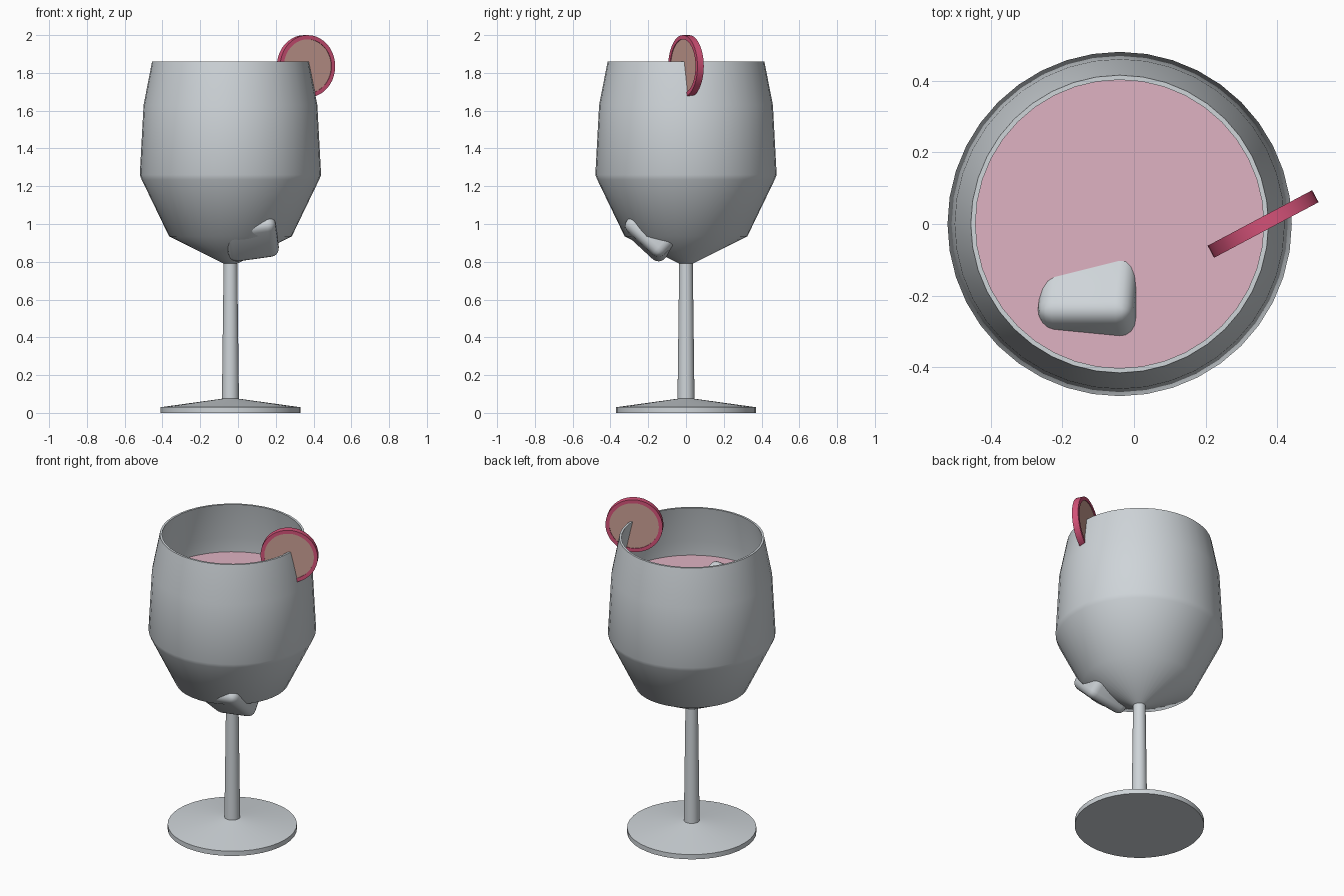
import bpy, bmesh, math
from mathutils import Matrix

if "Cube" in bpy.data.objects:
    bpy.data.objects.remove(bpy.data.objects["Cube"])

CX = -0.04      # axis of the glass
SIDES = 40


def material(name, rgb):
    m = bpy.data.materials.new(name)
    m.diffuse_color = (*rgb, 1)
    m.use_nodes = True
    m.node_tree.nodes["Principled BSDF"].inputs["Base Color"].default_value = m.diffuse_color
    return m


glass_mat = material("pale_grey_glass", (0.62, 0.66, 0.69))
drink_mat = material("pink_drink", (0.74, 0.45, 0.54))
flesh_mat = material("fruit_flesh", (0.60, 0.35, 0.30))
rind_mat = material("fruit_rind", (0.66, 0.085, 0.19))


def finish(name, bm, mats, angle):
    bmesh.ops.recalc_face_normals(bm, faces=bm.faces)
    mesh = bpy.data.meshes.new(name)
    bm.to_mesh(mesh)
    bm.free()
    for m in mats:
        mesh.materials.append(m)
    ob = bpy.data.objects.new(name, mesh)
    bpy.context.collection.objects.link(ob)
    bpy.ops.object.select_all(action='DESELECT')
    ob.select_set(True)
    bpy.context.view_layer.objects.active = ob
    bpy.ops.object.shade_smooth_by_angle(angle=math.radians(angle))
    return ob


def lathe(profile, sides=SIDES):
    """Revolve (radius, z) points around z; points on the axis become poles."""
    bm = bmesh.new()
    verts = [bm.verts.new((r, 0, z)) for r, z in profile]
    edges = [bm.edges.new(p) for p in zip(verts, verts[1:])]
    bmesh.ops.spin(bm, geom=verts + edges, cent=(0, 0, 0), axis=(0, 0, 1),
                   angle=math.tau, steps=sides, use_merge=True)
    bmesh.ops.remove_doubles(bm, verts=bm.verts, dist=1e-5)
    return bm


# Glass: foot, stem, bowl outside, rim, bowl inside
outer = [(0, 0), (0.37, 0), (0.37, 0.03), (0.045, 0.075), (0.036, 0.79),
         (0.325, 0.935), (0.47, 1.235), (0.48, 1.26), (0.46, 1.63), (0.415, 1.86)]
inner = [(0.402, 1.86), (0.447, 1.63), (0.467, 1.26), (0.457, 1.238),
         (0.315, 0.945), (0, 0.80)]
glass = finish("wine_glass", lathe(outer + inner), [glass_mat], 42)
glass.location.x = CX

# Drink filling the bowl
drink = finish("drink", lathe([(0, 0.81), (0.31, 0.95), (0.452, 1.238), (0.462, 1.26),
                               (0.448, 1.54), (0, 1.54)]), [drink_mat], 30)
drink.location.x = CX


# Rounded ice cubes, one floating and two resting on the bottom
def ice(name, loc, rot):
    bm = bmesh.new()
    bmesh.ops.create_cube(bm, size=0.27)
    bmesh.ops.bevel(bm, geom=bm.edges[:] + bm.verts[:], offset=0.045, segments=4,
                    profile=0.5, affect='EDGES')
    ob = finish(name, bm, [glass_mat], 40)
    ob.location = loc
    ob.rotation_euler = [math.radians(a) for a in rot]


ice("floating_ice", (-0.115, -0.21, 1.435), (-32, -9, 0))
ice("sunken_ice_right", (0.065, -0.15, 0.985), (-43, -8, 0))
ice("sunken_ice_left", (-0.165, -0.087, 1.055), (32, 30, 0))

# Citrus slice on the rim: raised rind ring with flesh set slightly in
R, T = 0.165, 0.019
bm = lathe([(0, -T + 0.004), (0.143, -T + 0.004), (0.143, -T), (R, -T),
            (R, T), (0.143, T), (0.143, T - 0.004), (0, T - 0.004)], 40)
for f in bm.faces:
    c = f.calc_center_median()
    f.material_index = 1 if math.hypot(c.x, c.y) > 0.139 else 0
bm.transform(Matrix.Translation((0.36, 0, 1.835))
             @ Matrix.Rotation(math.radians(28), 4, 'Z')
             @ Matrix.Rotation(math.radians(90), 4, 'X'))
finish("fruit_slice", bm, [flesh_mat, rind_mat], 30)
